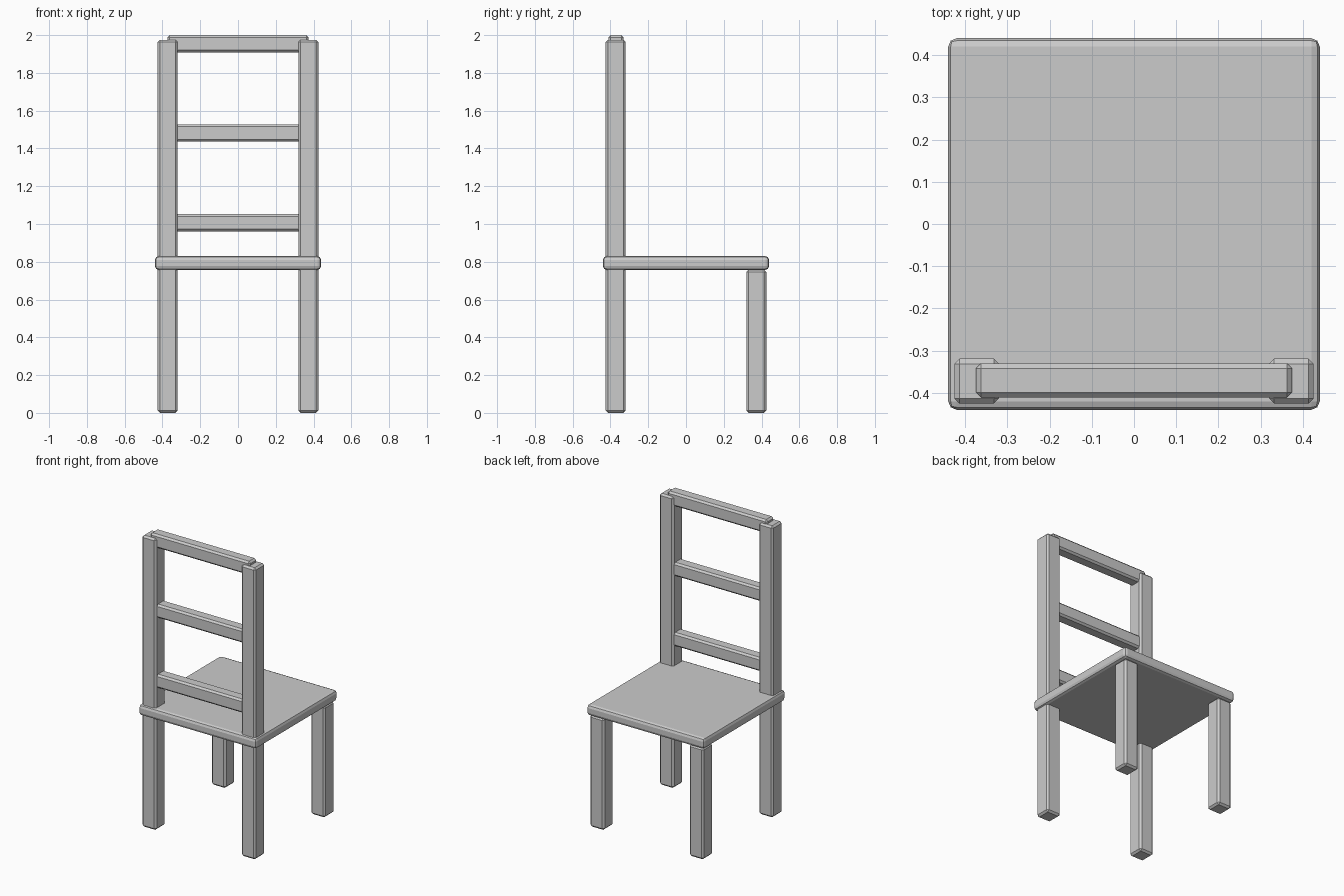
import bpy

if "Cube" in bpy.data.objects:
    bpy.data.objects.remove(bpy.data.objects["Cube"])


def box(name, lo, hi, bevel, segments=1):
    """Box between two corners with bevelled edges."""
    bpy.ops.mesh.primitive_cube_add(size=1, location=[(a + b) / 2 for a, b in zip(lo, hi)])
    ob = bpy.context.object
    ob.name = name
    ob.scale = [b - a for a, b in zip(lo, hi)]
    bpy.ops.object.transform_apply(location=False, rotation=False, scale=True)
    mod = ob.modifiers.new("Bevel", 'BEVEL')
    mod.width = bevel
    mod.segments = segments
    return ob


# Seat slab with softened edges
box("seat", (-0.44, -0.44, 0.757), (0.44, 0.44, 0.83), 0.02, 2)

# Tall back posts and short front legs, one per side
for side, x in (("left", -0.3725), ("right", 0.3725)):
    box(f"back_post_{side}", (x - 0.053, -0.425, 0), (x + 0.053, -0.319, 1.975), 0.012)
    box(f"front_leg_{side}", (x - 0.053, 0.319, 0), (x + 0.053, 0.425, 0.757), 0.012)

# Backrest rails, ends set into the posts
for name, top in (("lower", 1.053), ("middle", 1.528), ("top", 2.0)):
    box(f"{name}_rail", (-0.374, -0.411, top - 0.092), (0.374, -0.33, top), 0.012)
